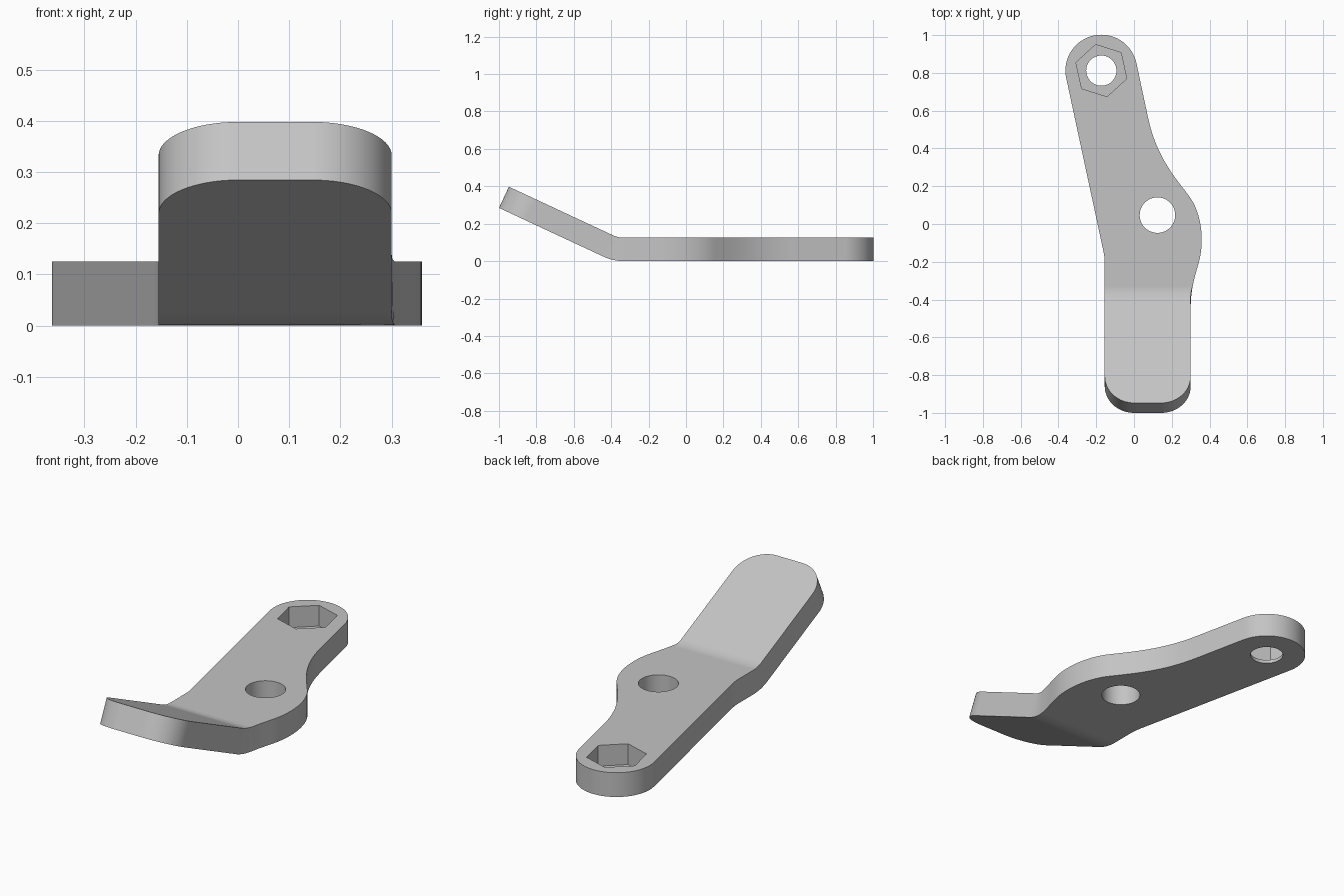
import bpy, bmesh
from math import sin, cos, pi, radians
from mathutils import Vector
from mathutils.geometry import interpolate_bezier

cube = bpy.data.objects.get("Cube")
if cube:
    bpy.data.objects.remove(cube)

THICK = 0.125
BEND_Y, BEND_R, BEND = -0.33, 0.27, radians(25)   # start, underside radius, angle
TIP_Y = -1.061                                    # end of the plate before bending
SOCKET = (-0.173, 0.812)
PIVOT = (0.124, 0.047)
TILT = radians(12.4)


def arc(cx, cy, r, start, end, n=16):
    return [(cx + r * cos(start + (end - start) * i / n),
             cy + r * sin(start + (end - start) * i / n)) for i in range(n + 1)]


def bezier(a, b, c, d, n=16):
    return [tuple(p) for p in interpolate_bezier(*map(Vector, (a, b, c, d)), n + 1)]


def prism(name, outline, z0, z1):
    bm = bmesh.new()
    face = bm.faces.new([bm.verts.new((x, y, z0)) for x, y in outline])
    top = bmesh.ops.extrude_face_region(bm, geom=[face])
    bmesh.ops.translate(bm, vec=(0, 0, z1 - z0),
                        verts=[v for v in top["geom"] if isinstance(v, bmesh.types.BMVert)])
    bmesh.ops.recalc_face_normals(bm, faces=bm.faces)
    mesh = bpy.data.meshes.new(name)
    bm.to_mesh(mesh)
    bm.free()
    obj = bpy.data.objects.new(name, mesh)
    bpy.context.collection.objects.link(obj)
    return obj


# Plate outline, counter-clockwise from the rounded paddle tip
r = 0.155
outline = arc(0, TIP_Y + r, r, pi, 1.5 * pi)
outline += arc(0.145, TIP_Y + r, r, 1.5 * pi, 2 * pi)
outline += bezier((0.30, -0.45), (0.30, -0.34), (0.32, -0.29), (0.345, -0.195))
outline += bezier((0.345, -0.195), (0.375, -0.08), (0.355, 0.065), (0.29, 0.15))[1:]
outline += bezier((0.29, 0.15), (0.215, 0.25), (0.12, 0.355), (0.075, 0.56))[1:]
outline += arc(*SOCKET, 0.19, TILT, pi + TILT, 40)
outline += bezier((-0.166, -0.125), (-0.158, -0.16), (-0.155, -0.18), (-0.155, -0.21), 6)
lever = prism("lever_plate", outline, 0, THICK)

# Pivot hole, socket hole and hexagonal pocket
cutters = [
    prism("pivot_hole_cutter", arc(*PIVOT, 0.094, 0, 2 * pi, 48)[:-1], -0.1, 0.3),
    prism("socket_hole_cutter", arc(*SOCKET, 0.08, 0, 2 * pi, 48)[:-1], -0.1, 0.3),
    prism("hex_pocket_cutter", arc(*SOCKET, 0.141, TILT + pi / 2, TILT + 2.5 * pi, 6)[:-1], 0.018, 0.3),
]
for cutter in cutters:
    cutter.hide_render = True
    mod = lever.modifiers.new(cutter.name, "BOOLEAN")
    mod.operation, mod.solver, mod.object = "DIFFERENCE", "EXACT", cutter
cut_mesh = bpy.data.meshes.new_from_object(
    lever.evaluated_get(bpy.context.evaluated_depsgraph_get()))
lever.modifiers.clear()
lever.data = cut_mesh
for cutter in cutters:
    bpy.data.objects.remove(cutter)

# Slice the plate across the bend, then curl the paddle upward
bm = bmesh.new()
bm.from_mesh(cut_mesh)
STEPS = 8
for i in range(STEPS + 1):
    y = BEND_Y - BEND_R * BEND * i / STEPS
    bmesh.ops.bisect_plane(bm, geom=bm.verts[:] + bm.edges[:] + bm.faces[:],
                           plane_co=(0, y, 0), plane_no=(0, 1, 0))
for v in bm.verts:
    s = BEND_Y - v.co.y
    if s > 0:
        a = min(s / BEND_R, BEND)
        rest = s - a * BEND_R
        rad = BEND_R - v.co.z
        v.co.y = BEND_Y - rad * sin(a) - rest * cos(a)
        v.co.z = BEND_R - rad * cos(a) + rest * sin(a)
bm.to_mesh(cut_mesh)
bm.free()

# Smooth curved sides with crisp rims
cut_mesh.shade_smooth()
cut_mesh.set_sharp_from_angle(angle=radians(30))
normals = lever.modifiers.new("even_shading", "WEIGHTED_NORMAL")
normals.keep_sharp = True

# Plain grey metal
colour = (0.55, 0.55, 0.55, 1)
metal = bpy.data.materials.new("plain_grey")
metal.use_nodes = True
metal.diffuse_color = colour
metal.node_tree.nodes["Principled BSDF"].inputs["Base Color"].default_value = colour
cut_mesh.materials.clear()
cut_mesh.materials.append(metal)
